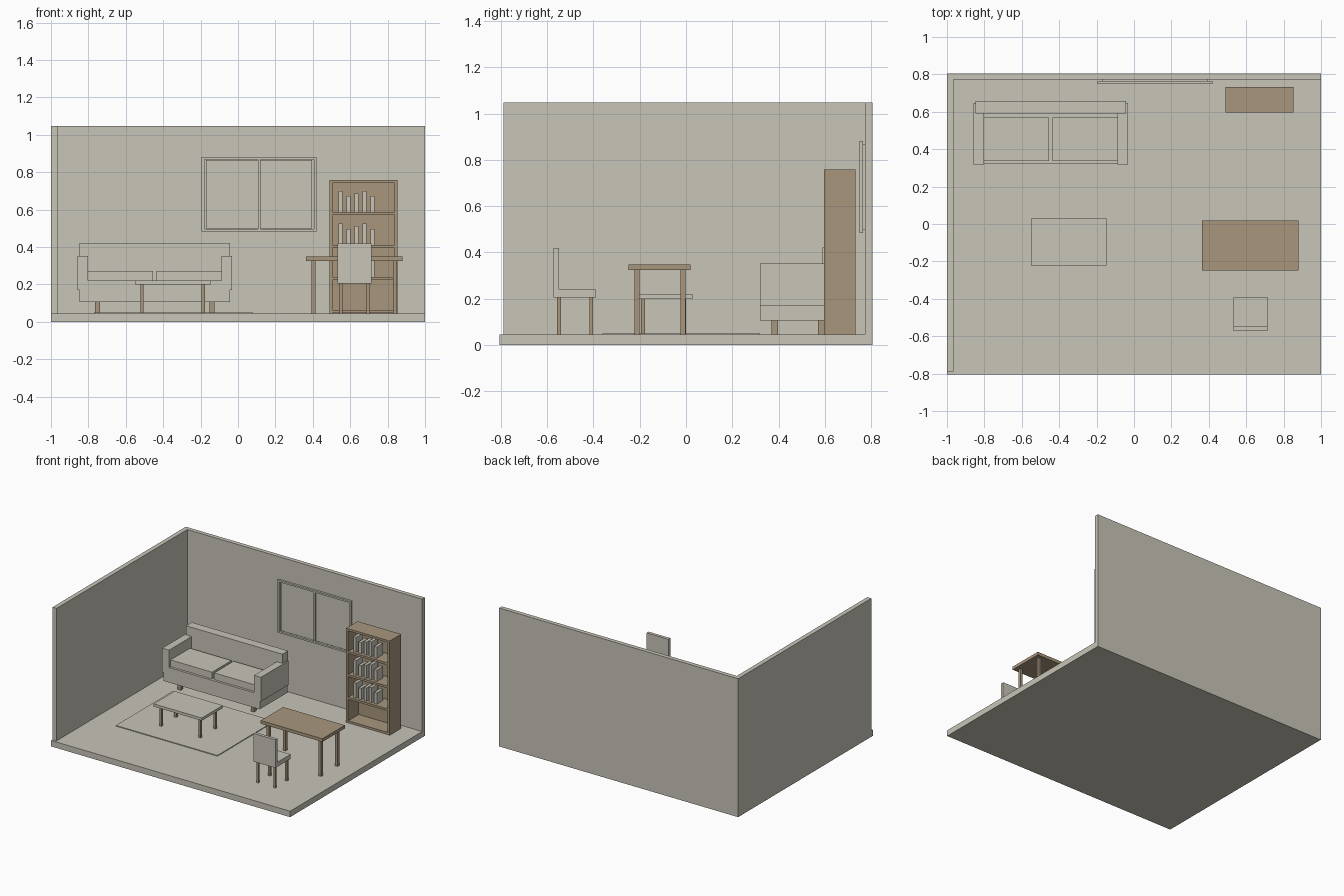
import bpy, bmesh


def material(name, rgb):
    m = bpy.data.materials.new(name)
    m.diffuse_color = (*rgb, 1)
    return m


STONE = material("warm_grey", (0.578, 0.555, 0.479))
WOOD = material("light_wood", (0.392, 0.305, 0.205))
FLOOR = 0.045


def box(name, x, y, z, mat=STONE):
    """Axis-aligned box from (min, max) pairs."""
    bm = bmesh.new()
    bmesh.ops.create_cube(bm, size=1)
    for v in bm.verts:
        v.co = [r[0] if c < 0 else r[1] for c, r in zip(v.co, (x, y, z))]
    me = bpy.data.meshes.new(name)
    bm.to_mesh(me)
    bm.free()
    me.materials.append(mat)
    ob = bpy.data.objects.new(name, me)
    bpy.context.collection.objects.link(ob)
    return ob


def legs(name, xs, ys, top, w):
    """Square wooden legs at every x/y start position."""
    for x in xs:
        for y in ys:
            box(name, (x, x + w), (y, y + w), (FLOOR, top), WOOD)


# Room shell
box("floor", (-1, 1), (-0.805, 0.805), (0, FLOOR))
box("back_wall", (-1, 1), (0.773, 0.805), (FLOOR, 1.047))
box("left_wall", (-1, -0.966), (-0.788, 0.773), (FLOOR, 1.047))
box("rug", (-0.77, 0.08), (-0.36, 0.32), (FLOOR, 0.051))

# Window: frame bars with two panes set behind them
WY = (0.749, 0.765)
for x in ((-0.194, -0.18), (0.406, 0.42)):
    box("window_side", x, WY, (0.484, 0.882))
for z in ((0.484, 0.497), (0.869, 0.882)):
    box("window_rail", (-0.18, 0.406), WY, z)
box("window_mullion", (0.107, 0.119), WY, (0.497, 0.869))
box("window_glass", (-0.17, 0.396), (0.762, 0.774), (0.499, 0.866))

# Sofa
box("sofa_base", (-0.848, -0.042), (0.32, 0.65), (0.107, 0.22))
box("sofa_back", (-0.848, -0.042), (0.59, 0.658), (0.2, 0.421))
for x in ((-0.858, -0.801), (-0.089, -0.032)):
    box("sofa_arm", x, (0.319, 0.648), (0.169, 0.352))
for x in ((-0.801, -0.454), (-0.436, -0.089)):
    box("sofa_cushion", x, (0.338, 0.57), (0.22, 0.271))
legs("sofa_foot", (-0.765, -0.152), (0.37, 0.57), 0.107, 0.027)

# Coffee table
box("coffee_table_top", (-0.55, -0.148), (-0.222, 0.029), (0.199, 0.22))
legs("coffee_table_leg", (-0.522, -0.194), (-0.194, -0.017), 0.199, 0.018)

# Desk
box("desk_top", (0.364, 0.88), (-0.248, 0.02), (0.324, 0.348), WOOD)
legs("desk_leg", (0.394, 0.83), (-0.222, -0.024), 0.324, 0.021)

# Chair, facing the desk
box("chair_seat", (0.532, 0.713), (-0.572, -0.389), (0.206, 0.24))
box("chair_back", (0.532, 0.713), (-0.572, -0.548), (0.24, 0.419))
legs("chair_leg", (0.544, 0.686), (-0.556, -0.417), 0.206, 0.016)

# Bookcase with four compartments
for x in ((0.489, 0.506), (0.836, 0.853)):
    box("bookcase_side", x, (0.595, 0.732), (FLOOR, 0.758), WOOD)
box("bookcase_back", (0.506, 0.836), (0.72, 0.732), (FLOOR, 0.758), WOOD)
SHELVES = (0.062, 0.24, 0.412, 0.587)
for z in SHELVES + (0.758,):
    box("bookcase_shelf", (0.506, 0.836), (0.595, 0.72), (z - 0.016, z), WOOD)

# Books on the upper three shelves
for z in SHELVES[1:]:
    for i, h in enumerate((0.113, 0.085, 0.099, 0.113, 0.085)):
        x = 0.536 + 0.043 * i
        box("book", (x, x + 0.023), (0.615, 0.69), (z, z + h))
